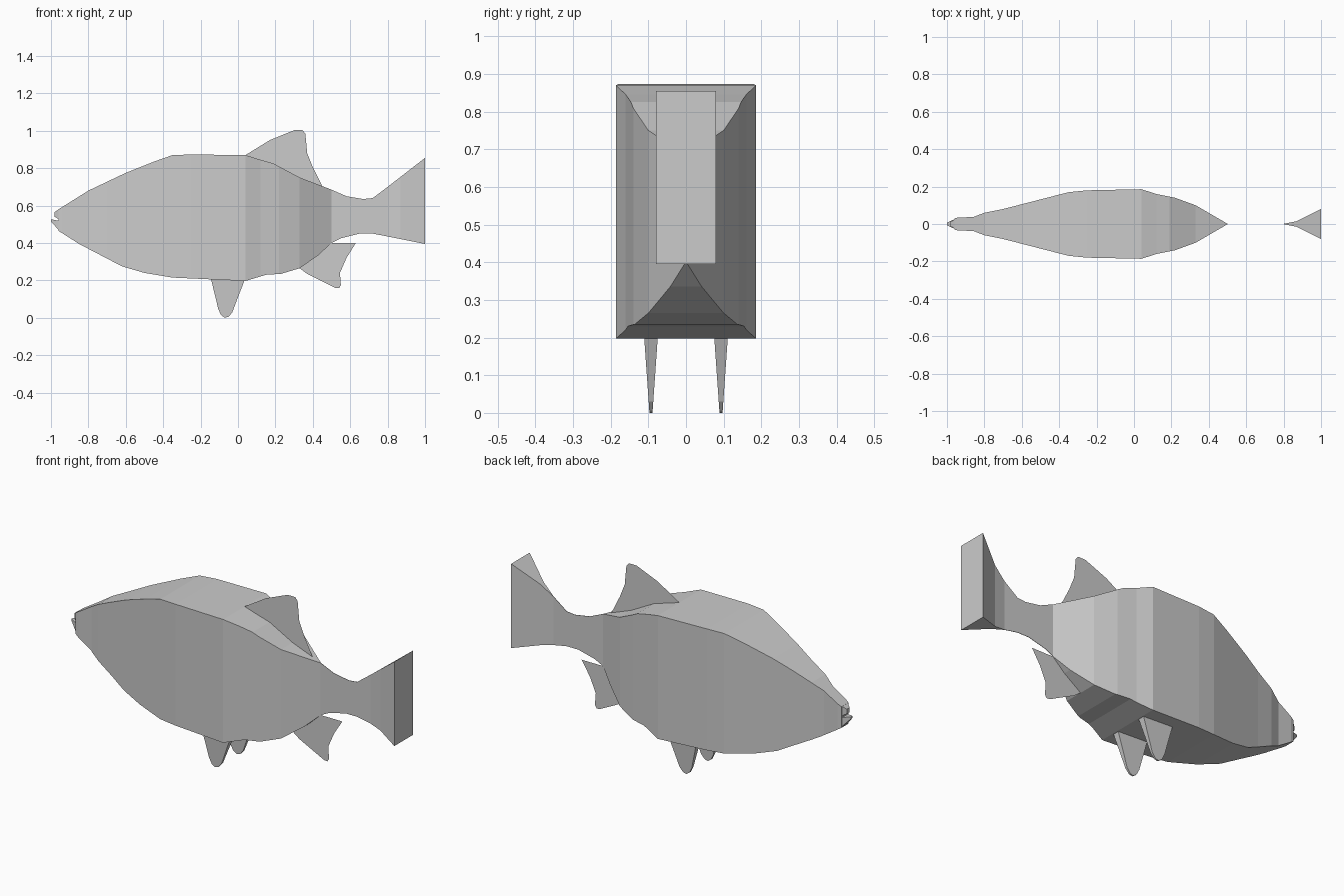
import bpy, bmesh

cube = bpy.data.objects.get("Cube")
if cube:
    bpy.data.objects.remove(cube)

grey = bpy.data.materials.new("plain grey")
grey.use_nodes = True
color = (0.6, 0.6, 0.6, 1)
grey.diffuse_color = color
grey.node_tree.nodes["Principled BSDF"].inputs["Base Color"].default_value = color


def finish(name, bm, closed=True):
    if closed:
        bmesh.ops.recalc_face_normals(bm, faces=bm.faces)
    mesh = bpy.data.meshes.new(name)
    bm.to_mesh(mesh)
    bm.free()
    mesh.materials.append(grey)
    ob = bpy.data.objects.new(name, mesh)
    bpy.context.collection.objects.link(ob)
    return ob


def sample(curve, x):
    """Straight-line reading of a list of (x, value) points."""
    for (xa, a), (xb, b) in zip(curve, curve[1:]):
        if x <= xb:
            return a + (b - a) * max(0, x - xa) / (xb - xa)
    return curve[-1][1]


def loft(name, width, top, bottom):
    """Slab-sided solid whose half width, top and bottom vary along x."""
    bm = bmesh.new()
    rings = []
    for x in sorted({p[0] for p in width + top + bottom}):
        w, t, b = (sample(c, x) for c in (width, top, bottom))
        rings.append([bm.verts.new((x, y, z))
                      for y, z in ((-w, b), (w, b), (w, t), (-w, t))])
    for r, s in zip(rings, rings[1:]):
        for i in range(4):
            j = (i + 1) % 4
            bm.faces.new((r[i], r[j], s[j], s[i]))
    bm.faces.new(rings[0])
    bm.faces.new(rings[-1])
    return finish(name, bm)


def flat_fin(name, outline):
    bm = bmesh.new()
    bm.faces.new([bm.verts.new((x, 0, z)) for x, z in outline])
    return finish(name, bm, closed=False)


def wedge_fin(name, outline, y):
    """Fin that thins towards its lower tip."""
    bm = bmesh.new()
    sides = [[bm.verts.new((x, y + s * (0.004 + 0.07 * z), z)) for x, z in outline]
             for s in (-1, 1)]
    for side in sides:
        bm.faces.new(side)
    n = len(outline)
    for i in range(n):
        j = (i + 1) % n
        bm.faces.new((sides[0][i], sides[0][j], sides[1][j], sides[1][i]))
    return finish(name, bm)


# Body and tail in one continuous slab
loft("body_and_tail",
     [(-.96, .03), (-.94, .035), (-.86, .037), (-.8, .06), (-.7, .08),
      (-.35, .17), (-.25, .18), (.04, .186), (.12, .16), (.22, .14),
      (.33, .1), (.5, .001), (.8, .001), (.87, .015), (1, .08)],
     [(-.96, .58), (-.8, .68), (-.6, .775), (-.45, .835), (-.35, .87),
      (-.25, .873), (.04, .87), (.12, .845), (.19, .825), (.33, .75),
      (.5, .685), (.58, .65), (.67, .635), (.72, .64), (.8, .70), (1, .855)],
     [(-.96, .465), (-.85, .395), (-.62, .275), (-.5, .24), (-.35, .215),
      (.04, .197), (.15, .23), (.23, .235), (.33, .265), (.43, .335),
      (.5, .40), (.55, .425), (.65, .45), (.72, .45), (.8, .435), (1, .395)])

# Lips
loft("upper_lip", [(-.98, .012), (-.955, .028)],
     [(-.98, .565), (-.955, .583)], [(-.98, .54), (-.955, .525)])
loft("lower_lip", [(-1, .007), (-.955, .028)],
     [(-1, .527), (-.955, .518)], [(-1, .515), (-.955, .465)])

# Fins on the centre line
flat_fin("dorsal_fin",
         [(.04, .87), (.17, .95), (.3, 1.003), (.345, 1.003), (.36, .985),
          (.37, .88), (.4, .805), (.455, .695), (.33, .745), (.19, .82)])
flat_fin("anal_fin",
         [(.33, .265), (.37, .235), (.45, .195), (.52, .16), (.54, .158),
          (.55, .175), (.545, .24), (.58, .32), (.63, .4), (.5, .4), (.43, .335)])

# Paired pelvic fins
for side, y in (("left", .093), ("right", -.093)):
    wedge_fin("pelvic_fin_" + side,
              [(-.145, .21), (-.105, .045), (-.09, .014), (-.07, 0), (-.05, .006),
               (-.03, .03), (0, .11), (.035, .2)], y)
